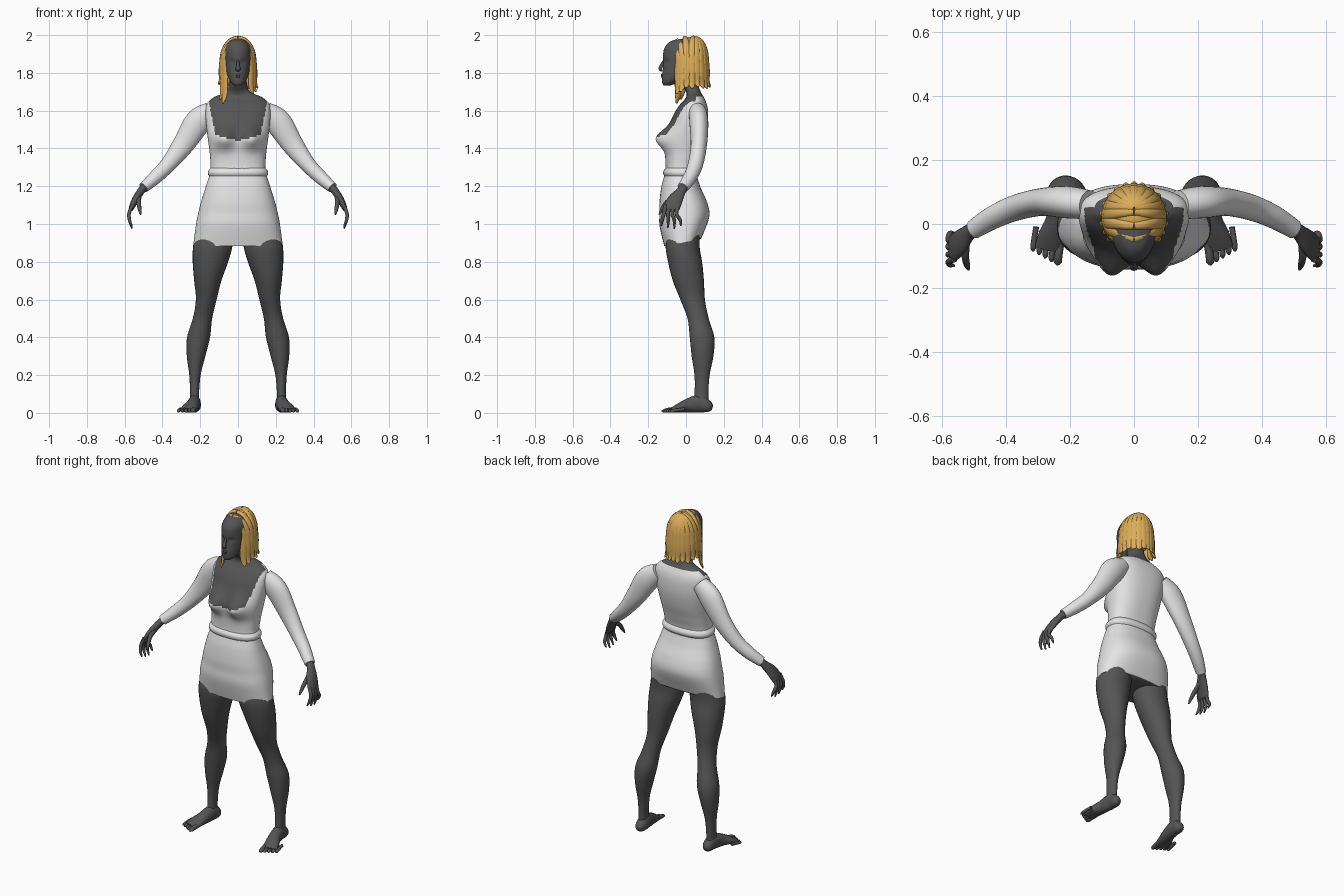
import bpy, bmesh, math, random
from mathutils import Vector

random.seed(4)
if "Cube" in bpy.data.objects:
    bpy.data.objects.remove(bpy.data.objects["Cube"], do_unlink=True)


def make_material(name, rgb):
    mat = bpy.data.materials.new(name)
    mat.use_nodes = True
    colour = (*rgb, 1.0)
    mat.diffuse_color = colour
    mat.node_tree.nodes["Principled BSDF"].inputs["Base Color"].default_value = colour
    return mat


SKIN = make_material("dark grey skin", (0.09, 0.09, 0.09))
DRESS = make_material("pale grey cloth", (0.78, 0.78, 0.78))
HAIR = make_material("golden hair", (0.72, 0.42, 0.10))


def smooth_rows(rows, steps):
    """Catmull-Rom interpolation of rows of numbers."""
    out = []
    for i in range(len(rows) - 1):
        a, b = rows[max(i - 1, 0)], rows[i]
        c, d = rows[i + 1], rows[min(i + 2, len(rows) - 1)]
        for k in range(steps):
            t = k / steps
            out.append([q + t * (r - p + t * (2 * p - 5 * q + 4 * r - s
                        + t * (3 * q - p - 3 * r + s))) / 2
                        for p, q, r, s in zip(a, b, c, d)])
    return out + [list(rows[-1])]


def skin_rings(name, rings, mats, rule=None, angle=60):
    """Bridge rings of points into a closed, smooth surface."""
    bm = bmesh.new()
    loops = [[bm.verts.new(p) for p in ring] for ring in rings]
    n = len(loops[0])
    for low, high in zip(loops, loops[1:]):
        for j in range(n):
            k = (j + 1) % n
            bm.faces.new((low[j], low[k], high[k], high[j]))
    bm.faces.new(loops[0])
    bm.faces.new(loops[-1])
    bmesh.ops.recalc_face_normals(bm, faces=bm.faces)
    if rule:
        for f in bm.faces:
            f.material_index = rule(f.calc_center_median(), f.normal)
    mesh = bpy.data.meshes.new(name)
    bm.to_mesh(mesh)
    bm.free()
    obj = bpy.data.objects.new(name, mesh)
    bpy.context.collection.objects.link(obj)
    for m in mats:
        mesh.materials.append(m)
    bpy.ops.object.select_all(action="DESELECT")
    obj.select_set(True)
    bpy.context.view_layer.objects.active = obj
    bpy.ops.object.shade_smooth_by_angle(angle=math.radians(angle))
    return obj


def stack(name, rows, mats, rule=None, shape=None, n=32, power=2.0, steps=4, side=1):
    """Level cross-sections: height, centre x, half width, front y, back y."""
    rings = []
    for z, cx, rx, front, back in smooth_rows(rows, steps):
        ring = []
        for j in range(n):
            a = math.tau * j / n
            c, s = math.cos(a), math.sin(a)
            u = math.copysign(abs(c) ** (2 / power), c)
            v = math.copysign(abs(s) ** (2 / power), s)
            p = Vector((side * (cx + rx * u), (front + back + (back - front) * v) / 2, z))
            ring.append(shape(p) if shape else p)
        rings.append(ring)
    return skin_rings(name, rings, mats, rule)


def tube(name, rows, wide, mat, n=12, steps=4, side=1):
    """Tube along a path: x, y, z, half width along the wide axis, half thickness."""
    rows = smooth_rows(rows, steps)
    pts = [Vector(r[:3]) for r in rows]
    rings = []
    for i, row in enumerate(rows):
        t = (pts[min(i + 1, len(pts) - 1)] - pts[max(i - 1, 0)]).normalized()
        w = Vector(wide)
        w = (w - t * w.dot(t)).normalized()
        h = t.cross(w)
        ra, rb = max(row[3], .001), max(row[4], .001)
        ring = [pts[i] + w * ra * math.cos(math.tau * j / n) + h * rb * math.sin(math.tau * j / n)
                for j in range(n)]
        rings.append([Vector((side * p.x, p.y, p.z)) for p in ring])
    return skin_rings(name, rings, [mat])


def bump(d, size):
    return math.exp(-(d / size) ** 2)


# Torso, neck and fitted dress in one surface, with a low neckline
def torso_shape(p):
    if p.y < 0:
        p.y -= .055 * bump(abs(p.x) - .075, .055) * bump(p.z - 1.455, .055)
    p.z += .2 * p.y * min(1, max(0, (1.05 - p.z) / .15))
    return p


def torso_colour(c, normal):
    x = abs(c.x)
    opening = c.y < .05 and c.z > 1.44 + .25 * x and x < .115 + .2 * (c.z - 1.45)
    under = normal.z < -.8 and c.z < .95
    return 0 if opening or under or c.z > 1.672 else 1


torso = [(.905, .235, -.115, .08), (1.0, .222, -.14, .115), (1.06, .21, -.14, .124),
         (1.12, .195, -.14, .11), (1.2, .17, -.13, .075), (1.28, .147, -.11, .055),
         (1.36, .148, -.11, .075), (1.44, .158, -.115, .1), (1.52, .168, -.09, .115),
         (1.59, .172, -.06, .117), (1.635, .165, -.03, .11), (1.67, .13, 0, .095),
         (1.7, .065, 0, .078), (1.75, .046, -.03, .06), (1.82, .044, -.03, .05)]
stack("torso_and_dress", [(z, 0, r, f, b) for z, r, f, b in torso], [SKIN, DRESS],
      torso_colour, torso_shape, n=96, power=2.4, steps=8)

# Waistband fold
stack("waistband", [(1.25, 0, .15, -.112, .06), (1.264, 0, .159, -.12, .068),
                    (1.28, 0, .158, -.12, .066), (1.296, 0, .146, -.108, .055)],
      [DRESS], n=64, power=2.4)


# Head with eye sockets
def head_shape(p):
    if p.y < -.06:
        p.y += .01 * bump(abs(p.x) - .03, .018) * bump(p.z - 1.858, .014)
    return p


head = [(1.733, .018, -.118, -.085), (1.75, .038, -.127, -.04), (1.79, .057, -.127, .03),
        (1.83, .066, -.121, .07), (1.88, .07, -.122, .09), (1.93, .068, -.115, .09),
        (1.965, .048, -.085, .06), (1.98, .02, -.04, .03)]
stack("head", [(z, 0, r, f, b) for z, r, f, b in head], [SKIN], shape=head_shape, n=48, steps=6)
tube("nose", [(0, -.115, 1.87, .006, .004), (0, -.128, 1.845, .008, .008),
              (0, -.136, 1.822, .013, .01), (0, -.126, 1.81, .009, .004)], (1, 0, 0), SKIN)
for name, z, half in (("upper_lip", 1.789, .021), ("lower_lip", 1.78, .018)):
    tube(name, [(-half, -.117, z, .001, .001), (0, -.127, z, .006, .006),
                (half, -.117, z, .001, .001)], (0, 0, 1), SKIN)

# Limbs, mirrored
leg = [(.95, .125, .1, -.1, .075), (.88, .134, .104, -.108, .072), (.8, .146, .094, -.095, .085),
       (.7, .16, .072, -.07, .095), (.6, .168, .055, -.03, .1), (.5, .188, .051, .008, .12),
       (.4, .209, .061, .02, .15), (.3, .222, .049, .03, .145), (.2, .228, .03, .045, .125),
       (.1, .23, .024, .045, .118), (.04, .23, .027, .035, .12)]
arm = [(.14, .06, 1.6, .045, .05), (.212, .068, 1.54, .05, .069), (.29, .068, 1.42, .043, .057),
       (.37, .05, 1.315, .04, .042), (.44, .02, 1.245, .036, .036), (.5, -.017, 1.192, .03, .028)]
palm = [(.49, -.011, 1.2, .025, .023), (.513, -.025, 1.175, .025, .02),
        (.542, -.056, 1.13, .04, .019), (.564, -.077, 1.085, .042, .014),
        (.568, -.08, 1.07, .03, .008)]
foot = [(.226, .139, .028, .014, .015), (.228, .118, .034, .03, .032), (.23, .07, .048, .033, .047),
        (.24, .01, .038, .036, .037), (.256, -.04, .025, .043, .024), (.267, -.08, .013, .043, .012)]
for label, s in (("left", 1), ("right", -1)):
    stack(label + "_leg", leg, [SKIN], side=s, n=28)
    tube(label + "_foot", foot, (1, 0, 0), SKIN, n=20, side=s)
    for i in range(5):
        x, y, r = .229 + .019 * i, -.118 + .011 * i, .013 if i == 0 else .009
        tube(f"{label}_toe_{i + 1}", [(x, y + .065, .02, r, r), (x + .007, y + .02, .014, r, r),
             (x + .009, y, .01, r, .009), (x + .01, y - .011, .008, .003, .003)],
             (1, 0, 0), SKIN, n=10, side=s)
    tube(label + "_sleeve", arm, (0, 1, 0), DRESS, n=28, steps=6, side=s)
    tube(label + "_palm", palm, (0, 1, 0), SKIN, n=20, side=s)
    for i, drop in enumerate((.992, .98, .975, .99)):
        y = -.112 + .022 * i
        tube(f"{label}_finger_{i + 1}",
             [(.56, y + .003, 1.1, .011, .01), (.577, y - .005, 1.055, .01, .01),
              (.574, y - .014 + .01 * i, 1.02, .009, .009),
              (.561, y - .018 + .012 * i, drop, .004, .004)], (0, 1, 0), SKIN, n=10, side=s)
    tube(label + "_thumb", [(.525, -.055, 1.145, .014, .014), (.526, -.1, 1.115, .013, .012),
         (.521, -.126, 1.08, .01, .01), (.516, -.142, 1.05, .004, .004)], (0, 1, 0), SKIN, side=s)

# Hair: a rounded cap covered with hanging locks that start at the parting
bpy.ops.mesh.primitive_uv_sphere_add(segments=32, ring_count=20, radius=1, location=(0, .022, 1.875))
cap = bpy.context.object
cap.name = cap.data.name = "hair_cap"
cap.scale = (.086, .094, .115)
cap.data.materials.append(HAIR)
bpy.ops.object.shade_smooth_by_angle(angle=math.radians(40))


def lock(name, degrees, hem, side):
    a = math.radians(degrees)
    end = Vector((.088 * math.sin(a), .02 - .092 * math.cos(a)))
    start = Vector((0, min(.02 - .15 * math.cos(a), .05)))
    top = 1.988 - 4 * (start.y - .02) ** 2
    rows = []
    for k in range(5):
        t = math.pi / 2 * k / 4
        p = start.lerp(end, math.sin(t))
        rows.append((p.x, p.y, 1.86 + (top - 1.86) * math.cos(t), .012 + .003 * k, .011))
    for f, flare, width in ((.4, .003, .024), (.8, .004, .02), (1, .018, .006)):
        out = Vector((math.sin(a), -math.cos(a))) * flare
        rows.append((end.x + out.x, end.y + out.y, 1.86 + (hem - 1.86) * f, width, width * .5))
    tube(name, rows, (math.cos(a), math.sin(a), 0), HAIR, n=10, steps=3, side=side)


for label, s in (("left", 1), ("right", -1)):
    lock(label + "_front_lock", 50, 1.69 if s > 0 else 1.64, s)
    lock(label + "_temple_lock", 64, 1.7 if s > 0 else 1.66, s)
    for i in range(6):
        lock(f"{label}_side_lock_{i + 1}", 80 + 17 * i, random.uniform(1.715, 1.745), s)
lock("back_lock", 180, 1.73, 1)
